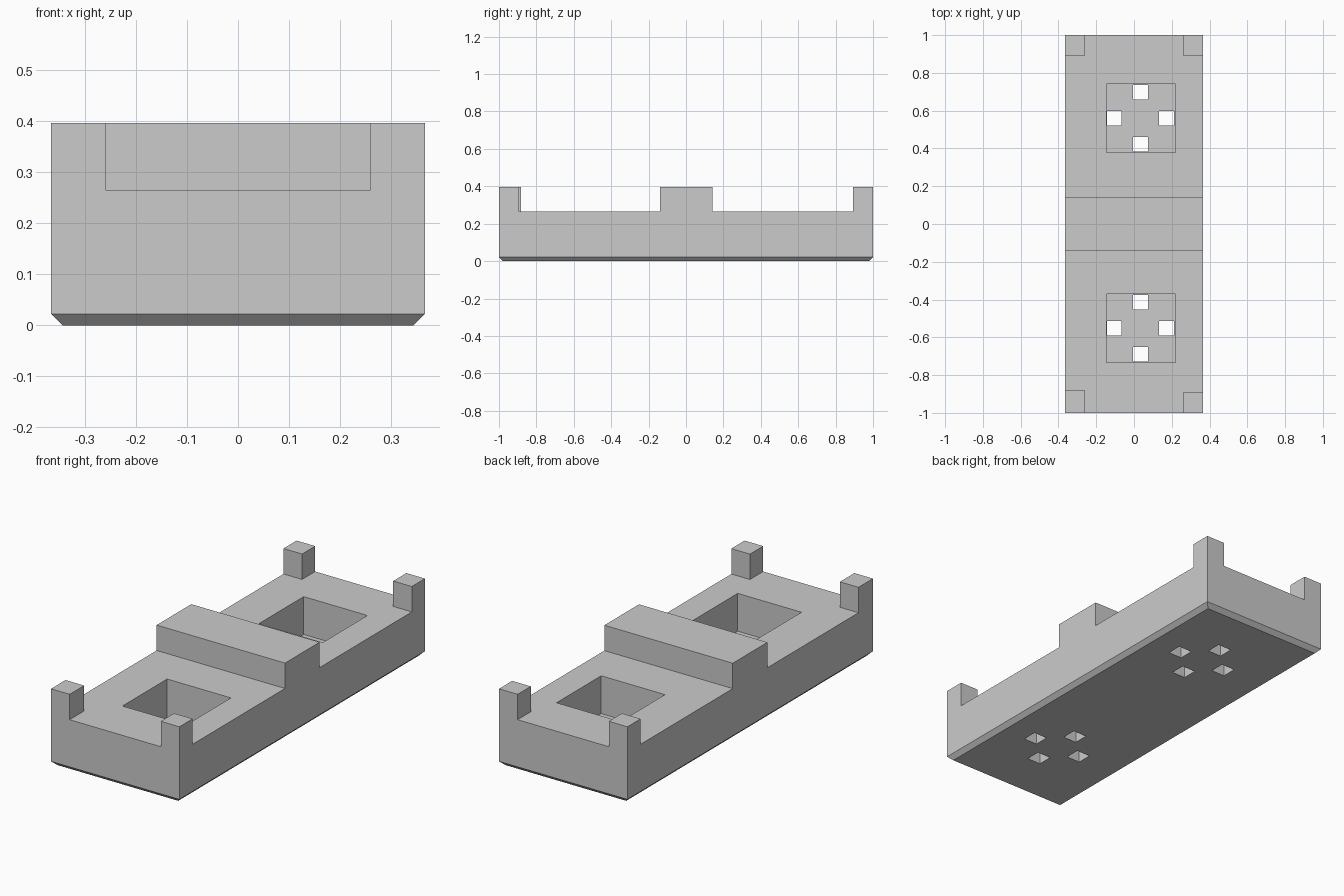
import bpy, bmesh

cube = bpy.data.objects.get("Cube")
if cube:
    bpy.data.objects.remove(cube, do_unlink=True)

grey = bpy.data.materials.new("plain grey")
grey.use_nodes = True
GREY = (0.6, 0.6, 0.6, 1)
grey.diffuse_color = GREY
grey.node_tree.nodes["Principled BSDF"].inputs["Base Color"].default_value = GREY

W, L = 0.366, 1.0          # half width and half length
DECK, TOP = 0.265, 0.396   # deck height and full height
FLOOR, CHAMFER = 0.07, 0.022


def box(name, x, y, z):
    """Box from (min, max) ranges on each axis."""
    bm = bmesh.new()
    bmesh.ops.create_cube(bm, size=1)
    for v in bm.verts:
        v.co = [r[0] if c < 0 else r[1] for c, r in zip(v.co, (x, y, z))]
    mesh = bpy.data.meshes.new(name)
    bm.to_mesh(mesh)
    bm.free()
    mesh.materials.append(grey)
    obj = bpy.data.objects.new(name, mesh)
    bpy.context.collection.objects.link(obj)
    return obj


def cut(target, cutter):
    cutter.hide_render = True
    cutter.hide_set(True)
    cutter.display_type = 'WIRE'
    mod = target.modifiers.new(cutter.name, 'BOOLEAN')
    mod.operation = 'DIFFERENCE'
    mod.solver = 'EXACT'
    mod.object = cutter
    bpy.context.view_layer.objects.active = target
    bpy.ops.object.modifier_apply(modifier=mod.name)
    bpy.data.objects.remove(cutter, do_unlink=True)


# Base block with a chamfered bottom rim
base = box("base", (-W, W), (-L, L), (0, DECK))
bm = bmesh.new()
bm.from_mesh(base.data)
rim = [e for e in bm.edges if all(v.co.z < 0.01 for v in e.verts)]
bmesh.ops.bevel(bm, geom=rim, offset=CHAMFER, segments=1, affect='EDGES')
bm.to_mesh(base.data)
bm.free()

# Square pockets, each with four through holes in its floor
PX, HALF, HOLE, SPREAD = 0.037, 0.182, 0.039, 0.138
for side, py in (("front", -0.552), ("back", 0.56)):
    cut(base, box(side + "_pocket", (PX - HALF, PX + HALF),
                  (py - HALF, py + HALF), (FLOOR, 0.5)))
    for i, (dx, dy) in enumerate(((1, 0), (-1, 0), (0, 1), (0, -1))):
        hx, hy = PX + dx * SPREAD - 0.003, py + dy * SPREAD
        cut(base, box(f"{side}_hole_{i}", (hx - HOLE, hx + HOLE),
                      (hy - HOLE, hy + HOLE), (-0.1, FLOOR + 0.05)))

# Raised bar across the middle
box("centre_bar", (-W, W), (-0.14, 0.142), (DECK, TOP))

# Corner posts
POST = 0.106
for name, sx, sy, depth in (("front_right_post", -1, -1, 0.118),
                            ("front_left_post", 1, -1, 0.108),
                            ("back_right_post", -1, 1, 0.107),
                            ("back_left_post", 1, 1, 0.107)):
    box(name, sorted((sx * W, sx * (W - POST))),
        sorted((sy * L, sy * (L - depth))), (DECK, TOP))
